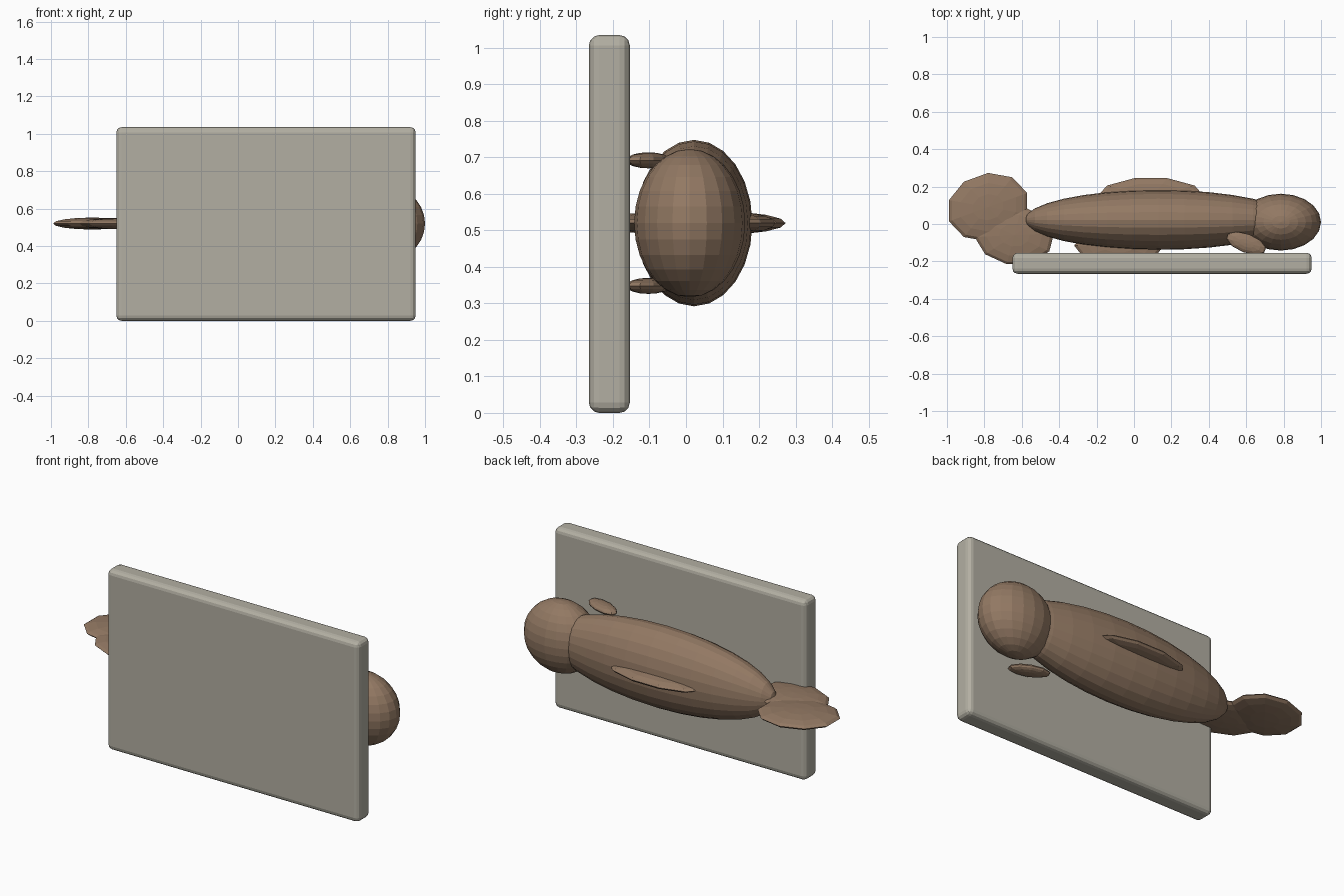
import bpy, bmesh
from mathutils import Matrix, Vector

if "Cube" in bpy.data.objects:
    bpy.data.objects.remove(bpy.data.objects["Cube"])


def material(name, rgb):
    m = bpy.data.materials.new(name)
    m.diffuse_color = (*rgb, 1)
    m.use_nodes = True
    m.node_tree.nodes["Principled BSDF"].inputs["Base Color"].default_value = m.diffuse_color
    return m


BROWN = material("warm brown", (0.29, 0.19, 0.125))
STONE = material("stone grey", (0.45, 0.43, 0.365))
MID = 0.52  # height of the animal's centre plane


def finish(name, bm, mat):
    me = bpy.data.meshes.new(name)
    bm.to_mesh(me)
    bm.free()
    me.materials.append(mat)
    ob = bpy.data.objects.new(name, me)
    bpy.context.collection.objects.link(ob)
    return ob


def blob(name, centre, a, b, c, seg, rings):
    """Faceted ellipsoid with half axes a, b and pole axis c."""
    bm = bmesh.new()
    bmesh.ops.create_uvsphere(bm, u_segments=seg, v_segments=rings, radius=1)
    m = Matrix((a, b, c)).transposed().to_4x4()
    bm.transform(Matrix.Translation(Vector(centre)) @ m)
    bmesh.ops.recalc_face_normals(bm, faces=bm.faces)
    return finish(name, bm, BROWN)


# Upright slab with softened edges
bm = bmesh.new()
bmesh.ops.create_cube(bm, size=1)
bm.transform(Matrix.Translation((0.15, -0.21, 0.5175)) @ Matrix.Diagonal((1.6, 0.112, 1.035, 1)))
bmesh.ops.bevel(bm, geom=bm.edges[:], offset=0.028, segments=3, profile=0.5, affect='EDGES')
finish("slab", bm, STONE)

# Body lies along x, its poles at the ends
blob("body", (0.13, 0.022, MID), (0, 0.16, 0), (0, 0, 0.228), (0.715, 0, 0), 24, 16)
blob("head", (0.785, 0.01, MID), (0.215, 0, 0), (0, 0.152, 0), (0, 0, 0.203), 20, 14)

# Thin fins on either edge of the body
blob("upper_fin", (0.09, 0.142, MID), (0, 0.108, 0), (-0.29, 0, 0), (0, 0, 0.028), 10, 8)
blob("lower_fin", (-0.08, -0.115, MID), (0, 0.1, 0), (-0.24, 0, 0), (0, 0, 0.028), 10, 8)

# Two overlapping tail lobes
blob("tail_lobe_outer", (-0.78, 0.09, MID), (0.22, 0.02, 0), (0, 0.183, 0), (0, 0, 0.032), 10, 8)
blob("tail_lobe_inner", (-0.64, -0.06, MID), (0.21, -0.04, 0), (0.04, 0.155, 0), (0, 0, 0.03), 10, 8)

# Pair of flippers reaching to the slab
for side, z in (("top", 0.692), ("bottom", 0.348)):
    blob(side + "_flipper", (0.6, -0.103, z), (0.106, -0.04, 0), (0.018, 0.047, 0), (0, 0, 0.022), 10, 8)
